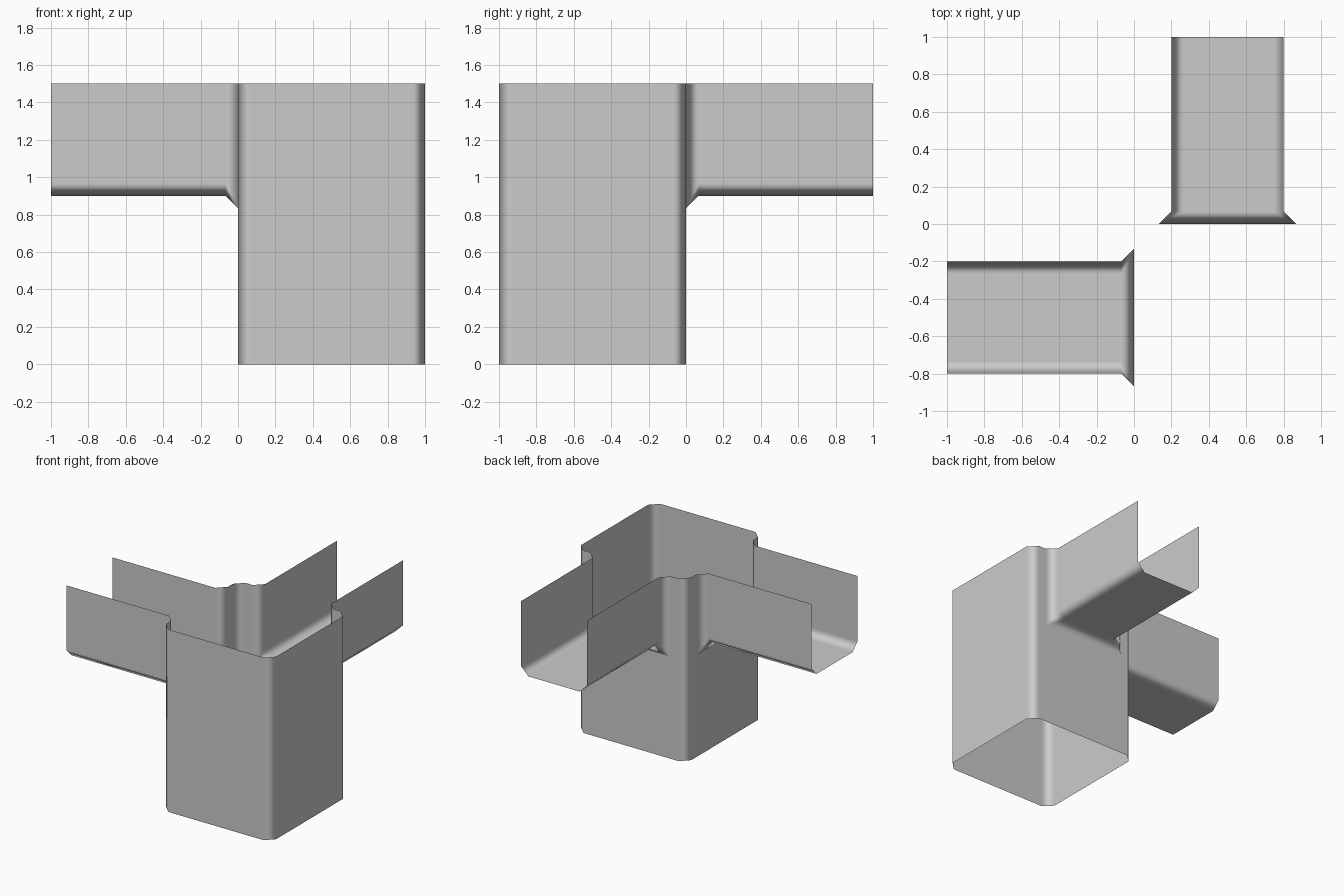
import bpy
import bmesh

cube = bpy.data.objects.get("Cube")
if cube:
    bpy.data.objects.remove(cube)

HEIGHT, SILL = 1.5, 0.9      # top rim and channel floor
NEAR, FAR = 0.2, 0.8         # channel walls, measured along the post side
CHAMFER = 0.067

grey = bpy.data.materials.new("light_grey")
grey.use_nodes = True
colour = (0.6, 0.6, 0.6, 1)
grey.diffuse_color = colour
grey.node_tree.nodes["Principled BSDF"].inputs["Base Color"].default_value = colour

bm = bmesh.new()


def panel(*points):
    bm.faces.new([bm.verts.new(p) for p in points])


def post_side(place):
    """Plain outer side of the square post."""
    panel(place(0, 0, 0), place(0, 1, 0), place(0, 1, HEIGHT), place(0, 0, HEIGHT))


def channel_side(place):
    """Post side with a notch, and the open-topped channel leaving it."""
    profile = [(NEAR, HEIGHT), (NEAR, SILL), (FAR, SILL), (FAR, HEIGHT)]
    outline = [(0, HEIGHT), (0, 0), (1, 0), (1, HEIGHT)] + profile[::-1]
    panel(*[place(0, v, z) for v, z in outline])
    for (v1, z1), (v2, z2) in zip(profile, profile[1:]):
        panel(place(0, v1, z1), place(1, v1, z1), place(1, v2, z2), place(0, v2, z2))


# Sides: u runs outward from the post, v along its side
post_side(lambda u, v, z: (1, -v, z))
post_side(lambda u, v, z: (v, -1, z))
channel_side(lambda u, v, z: (-u, -v, z))
channel_side(lambda u, v, z: (v, u, z))

bmesh.ops.remove_doubles(bm, verts=bm.verts, dist=0.001)
bmesh.ops.recalc_face_normals(bm, faces=bm.faces)
# Make the sheet face outward
front = next(f for f in bm.faces if f.calc_center_median().y < -0.99)
if front.normal.y > 0:
    bmesh.ops.reverse_faces(bm, faces=bm.faces)
for face in bm.faces:
    face.smooth = True

mesh = bpy.data.meshes.new("corner_connector")
bm.to_mesh(mesh)
bm.free()
mesh.materials.append(grey)
connector = bpy.data.objects.new("corner_connector", mesh)
bpy.context.collection.objects.link(connector)

# Chamfered folds with flat panels and softly shaded corners
bevel = connector.modifiers.new("folds", "BEVEL")
bevel.width = CHAMFER
bevel.segments = 1
bevel.limit_method = "ANGLE"
bevel.use_clamp_overlap = False
bevel.harden_normals = True
